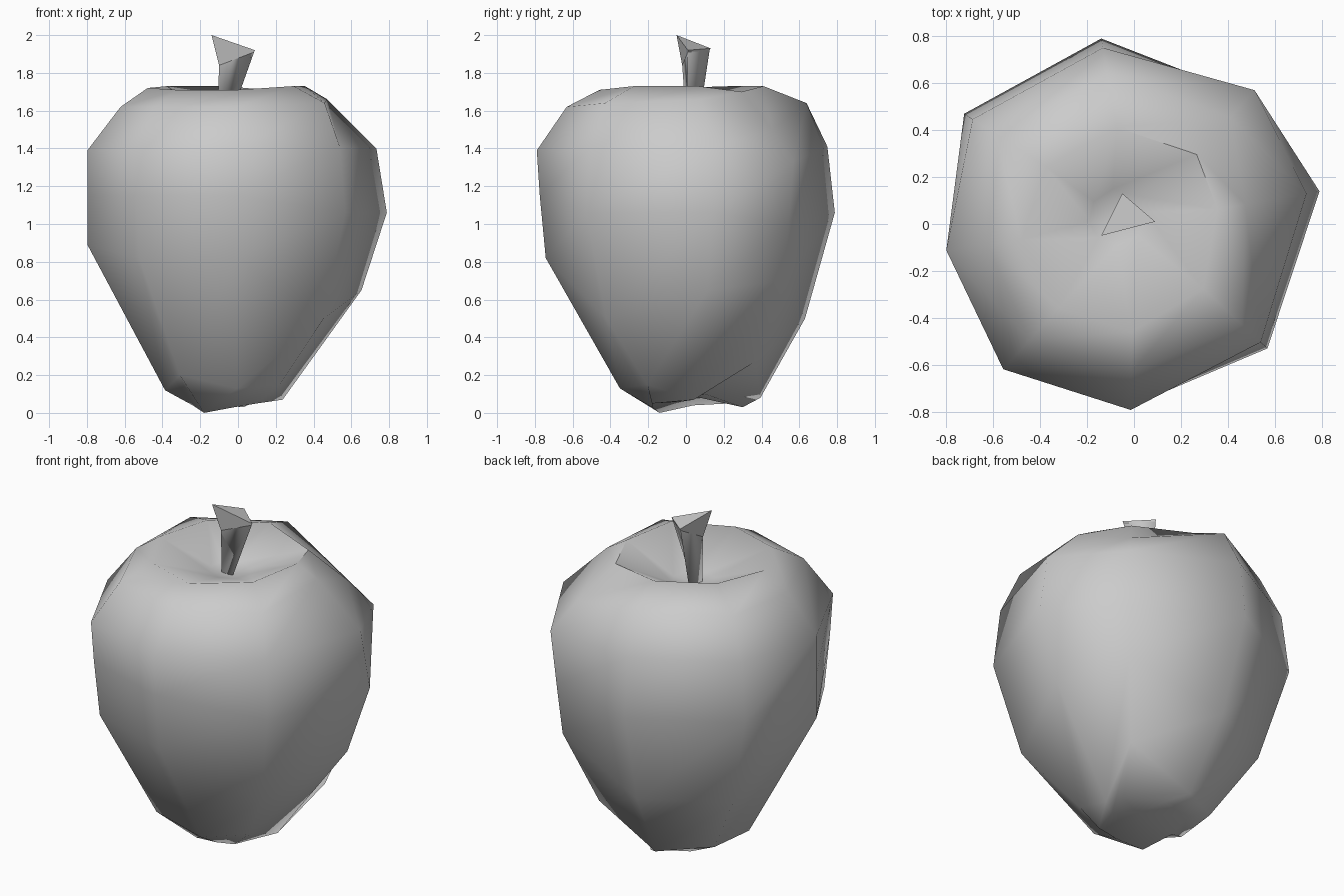
import bpy
import bmesh
from math import cos, sin, radians
from mathutils import Vector

default_cube = bpy.data.objects.get("Cube")
if default_cube:
    bpy.data.objects.remove(default_cube, do_unlink=True)

# One plain colour for the whole fruit
grey = bpy.data.materials.new("plain grey")
grey.use_nodes = True
colour = (0.6, 0.6, 0.6, 1)
grey.diffuse_color = colour
grey.node_tree.nodes["Principled BSDF"].inputs["Base Color"].default_value = colour


def polar(angle, radius, z, centre=(0, 0)):
    a = radians(angle)
    return Vector((centre[0] + radius * cos(a), centre[1] + radius * sin(a), z))


def loft(name, rings, start=None, end=None):
    """Skin rings of points; close each end with a fan point or a flat cap."""
    bm = bmesh.new()
    loops = [[bm.verts.new(p) for p in ring] for ring in rings]
    count = len(loops[0])
    for low, high in zip(loops, loops[1:]):
        for i in range(count):
            j = (i + 1) % count
            bm.faces.new((low[i], low[j], high[j], high[i]))
    for loop, tip in ((loops[0], start), (loops[-1], end)):
        if tip is None:
            bm.faces.new(loop)
        else:
            point = bm.verts.new(tip)
            for i in range(count):
                bm.faces.new((loop[i], loop[(i + 1) % count], point))
    bmesh.ops.recalc_face_normals(bm, faces=bm.faces[:])
    mesh = bpy.data.meshes.new(name)
    bm.to_mesh(mesh)
    bm.free()
    mesh.materials.append(grey)
    obj = bpy.data.objects.new(name, mesh)
    bpy.context.collection.objects.link(obj)
    return obj


# Side profiles: (share of the column's radius, height)
straight = [(0.94, 0.82), (0.98, 1.15), (1, 1.39), (0.8, 1.62), (0.58, 1.71)]
upright = [(1, 0.89), (1, 1.15), (1, 1.39), (0.78, 1.62), (0.6, 1.72)]
rounded = [(0.8, 0.5), (1, 1.06), (0.95, 1.41), (0.81, 1.64), (0.52, 1.73)]
flattened = [(0.83, 0.65), (1, 1.06), (0.93, 1.4), (0.6, 1.66), (0.45, 1.73)]
sloping = [(0.91, 0.7), (0.955, 1), (1, 1.33), (0.8, 1.5), (0.52, 1.7)]

# Columns: angle, radius, profile, foot (radius, height), base point
columns = [
    (10, 0.8, flattened, (0.24, 0.07), (0.14, -0.02, 0.06)),
    (48, 0.765, sloping, (0.49, 0.27), (0.16, 0.1, 0.1)),
    (100, 0.8, rounded, (0.4, 0.08), (0.03, 0.3, 0.03)),
    (147, 0.86, rounded, (0.42, 0.12), (-0.19, 0.23, 0.05)),
    (188, 0.805, upright, (0.39, 0.12), (-0.24, 0.04, 0.04)),
    (228, 0.83, straight, (0.46, 0.2), (-0.18, -0.14, 0)),
    (269, 0.79, straight, (0.35, 0.13), (-0.02, -0.18, 0.03)),
    (317, 0.775, rounded, (0.3, 0.15), (0.1, -0.18, 0.05)),
]

# Fruit body: base, foot, sides, shoulder, rim and dimple
rings = [[c[4] for c in columns],
         [polar(c[0], *c[3]) for c in columns]]
for level in range(len(straight)):
    rings.append([polar(a, r * prof[level][0], prof[level][1])
                  for a, r, prof, foot, base in columns])
stem_foot = (-0.07, 0.03)
rings.append([polar(c[0], 0.12, 1.59, stem_foot) for c in columns])
body = loft("fruit_body", rings, start=(0, 0.03, 0.09), end=(*stem_foot, 1.57))

bpy.ops.object.select_all(action="DESELECT")
body.select_set(True)
bpy.context.view_layer.objects.active = body
bpy.ops.object.shade_smooth_by_angle(angle=radians(60))

# Three-sided stem flaring to a slanted cut top with a chipped corner
stem_rings = [
    [(-0.11, 0, 1.56), (-0.04, 0, 1.56), (-0.07, 0.07, 1.56)],
    [(-0.1, -0.02, 1.84), (0.085, 0.01, 1.91), (-0.05, 0.125, 1.92)],
    [(-0.14, -0.05, 2), (0.09, 0.01, 1.92), (-0.05, 0.13, 1.93)],
]
stem = loft("stem", stem_rings)
for face in stem.data.polygons:
    face.use_smooth = face.center.z < 1.85
